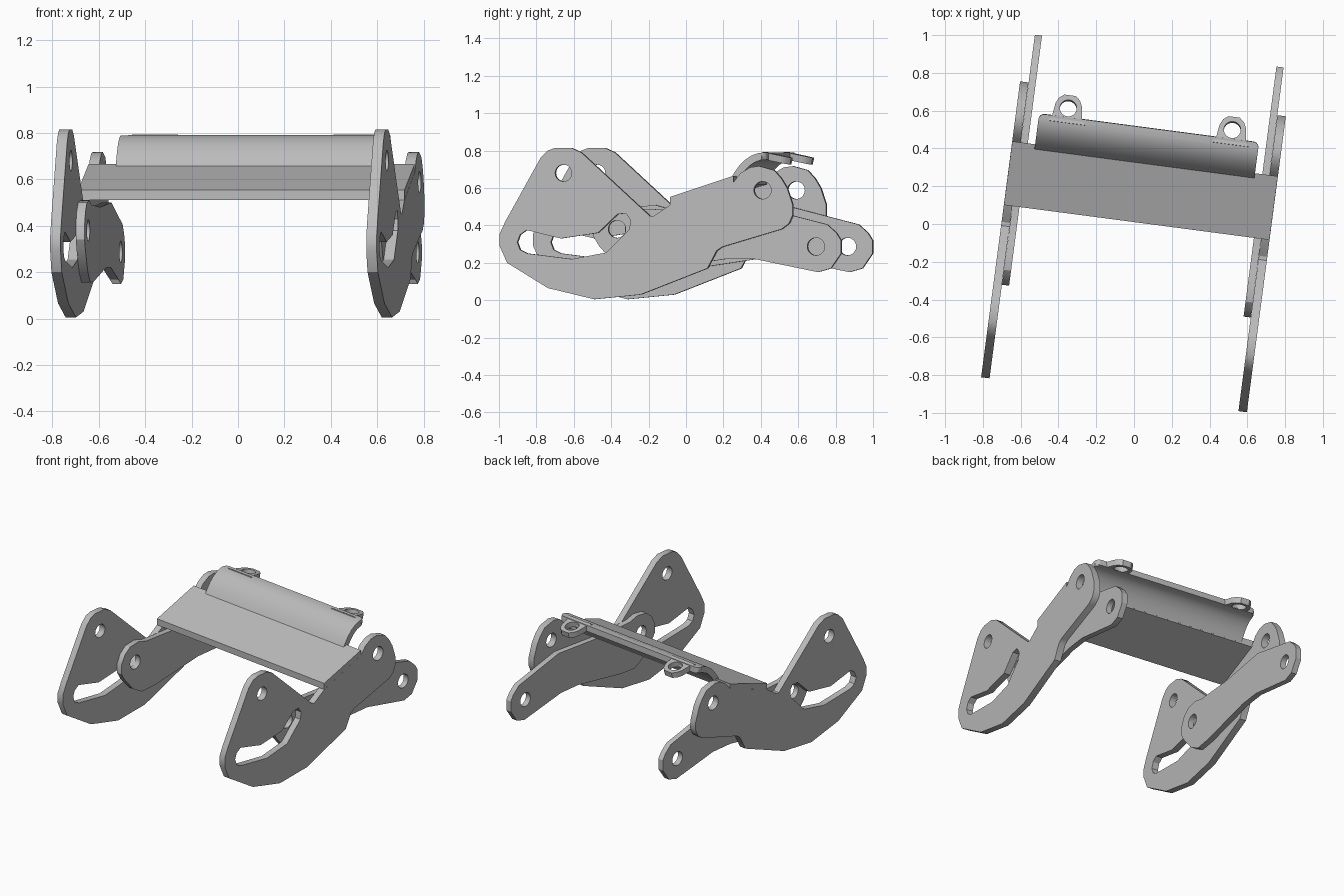
import bpy
import bmesh
from math import cos, sin, tau, radians
from mathutils import Matrix, Vector

default_cube = bpy.data.objects.get("Cube")
if default_cube:
    bpy.data.objects.remove(default_cube, do_unlink=True)

# One bare metal colour
METAL = (0.5, 0.5, 0.5, 1)
steel = bpy.data.materials.new("grey steel")
steel.use_nodes = True
steel.diffuse_color = METAL
steel.node_tree.nodes["Principled BSDF"].inputs["Base Color"].default_value = METAL

# The whole bracket is turned slightly about the vertical axis
PLACE = Matrix.Rotation(radians(-7.5), 4, "Z") @ Matrix.Translation((0.013, 0, 0))
# Turns a drawing in (depth, height) into an upright sheet facing sideways
UPRIGHT = Matrix(((0, 0, 1, 0), (1, 0, 0, 0), (0, 1, 0, 0), (0, 0, 0, 1)))


def circle(centre, radius, sides=20):
    return [(centre[0] + radius * cos(tau * i / sides),
             centre[1] + radius * sin(tau * i / sides)) for i in range(sides)]


def sheet(name, outline, holes, thickness, matrix, edit=None):
    """Flat sheet with cut-outs, made from closed curves and then placed."""
    curve = bpy.data.curves.new(name + "_drawing", "CURVE")
    curve.dimensions = "2D"
    curve.fill_mode = "BOTH"
    curve.extrude = thickness / 2
    for loop in [outline] + holes:
        spline = curve.splines.new("POLY")
        spline.points.add(len(loop) - 1)
        for point, (a, b) in zip(spline.points, loop):
            point.co = (a, b, 0, 1)
        spline.use_cyclic_u = True
    drawing = bpy.data.objects.new(name + "_drawing", curve)
    bpy.context.collection.objects.link(drawing)
    graph = bpy.context.evaluated_depsgraph_get()
    mesh = bpy.data.meshes.new_from_object(drawing.evaluated_get(graph))
    bpy.data.objects.remove(drawing, do_unlink=True)
    bpy.data.curves.remove(curve)

    bm = bmesh.new()
    bm.from_mesh(mesh)
    bmesh.ops.remove_doubles(bm, verts=bm.verts, dist=0.0005)
    bm.transform(matrix)
    if edit:
        edit(bm)
    bmesh.ops.recalc_face_normals(bm, faces=bm.faces)
    bm.transform(PLACE)
    bm.to_mesh(mesh)
    bm.free()
    mesh.name = name
    mesh.materials.clear()
    mesh.materials.append(steel)
    mesh.shade_smooth()
    mesh.set_sharp_from_angle(angle=radians(30))
    part = bpy.data.objects.new(name, mesh)
    bpy.context.collection.objects.link(part)
    return part


def bevel_where(bm, rule, size):
    edges = [e for e in bm.edges if rule(e.verts[0].co, e.verts[1].co)]
    bmesh.ops.bevel(bm, geom=edges, offset=size, segments=5, profile=0.5,
                    affect="EDGES", clamp_overlap=True)


# Side plate: pointed head, valley, shelf under the panel, rear ear, belly
plate_outline = [
    (-.65, .80), (-.61, .815), (-.525, .815), (-.47, .79), (-.10, .45),
    (-.08, .45), (.01, .51), (.35, .63), (.39, .68), (.44, .71), (.49, .717),
    (.57, .695), (.61, .65), (.64, .60), (.67, .51), (.67, .455), (.65, .41),
    (.61, .38), (.29, .285), (.26, .265), (.21, .17), (-.15, .03), (-.40, .005),
    (-.65, .065), (-.87, .20), (-.91, .29), (-.91, .355), (-.88, .42),
    (-.69, .76)]
plate_slot = [
    (-.815, .31), (-.80, .35), (-.765, .375), (-.58, .33), (-.38, .36),
    (-.275, .46), (-.23, .465), (-.205, .43), (-.21, .38), (-.335, .255),
    (-.52, .22), (-.76, .25), (-.80, .27)]
plate_holes = [plate_slot, circle((-.566, .68), .045), circle((.508, .588), .047)]

# Link: broad arm lying against the inner face of the plate
link_outline = [
    (-.41, .40), (-.38, .46), (-.33, .50), (-.25, .51), (-.18, .49),
    (.10, .48), (.48, .50), (.85, .405), (.90, .36), (.925, .32), (.925, .25),
    (.87, .17), (.80, .15), (.46, .22), (.30, .22), (-.10, .16), (-.22, .155),
    (-.30, .20), (-.38, .29), (-.41, .34)]
link_holes = [circle((-.283, .38), .047), circle((.79, .287), .047)]

# Tab: small rounded ear with a hole, drawn around its root
tab_outline = [
    (-.10, -.03), (-.08, .0), (-.07, .07), (-.055, .10), (-.03, .12),
    (.03, .12), (.055, .10), (.07, .07), (.08, .0), (.10, -.03)]

for side, label in ((1, "left"), (-1, "right")):
    sheet(label + "_side_plate", plate_outline, plate_holes, .045,
          Matrix.Translation((side * .687, 0, 0)) @ UPRIGHT)
    sheet(label + "_link", link_outline, link_holes, .038,
          Matrix.Translation((side * .645, 0, 0)) @ UPRIGHT)
    sheet(label + "_tab", tab_outline, [circle((0, .05), .045)], .038,
          Matrix.Translation((side * .438, .51, .768))
          @ Matrix.Rotation(radians(-12), 4, "X"))


# Cross panel: sloping slab whose top side edges roll into the plates
def roll_sides(bm):
    def top_side(a, b):
        on_side = a.x * b.x > 0 and min(abs(a.x), abs(b.x)) > .7
        return on_side and abs(a.y - b.y) > .2 and (a.z + b.z) / 2 > .59
    bevel_where(bm, top_side, .038)


panel_outline = [(.01, .51), (.35, .62), (.35, .665), (.01, .553)]
sheet("cross_panel", panel_outline, [], 1.418, UPRIGHT, roll_sides)


# Curled flap: an arc of sheet rising from the back of the panel
def round_lip(bm):
    def lip_corner(a, b):
        return min(a.y, b.y) > .505 and abs(a.x - b.x) < .01 and abs(a.x) > .5
    bevel_where(bm, lip_corner, .03)


spine = [Vector(p) for p in (
    (.335, .635), (.355, .67), (.38, .705), (.41, .735), (.44, .755),
    (.475, .768), (.515, .77))]
upper, lower = [], []
for i, point in enumerate(spine):
    along = spine[min(i + 1, len(spine) - 1)] - spine[max(i - 1, 0)]
    normal = Vector((-along.y, along.x)).normalized() * .02
    upper.append(tuple(point + normal))
    lower.append(tuple(point - normal))
sheet("curled_flap", upper + lower[::-1], [], 1.174, UPRIGHT, round_lip)
